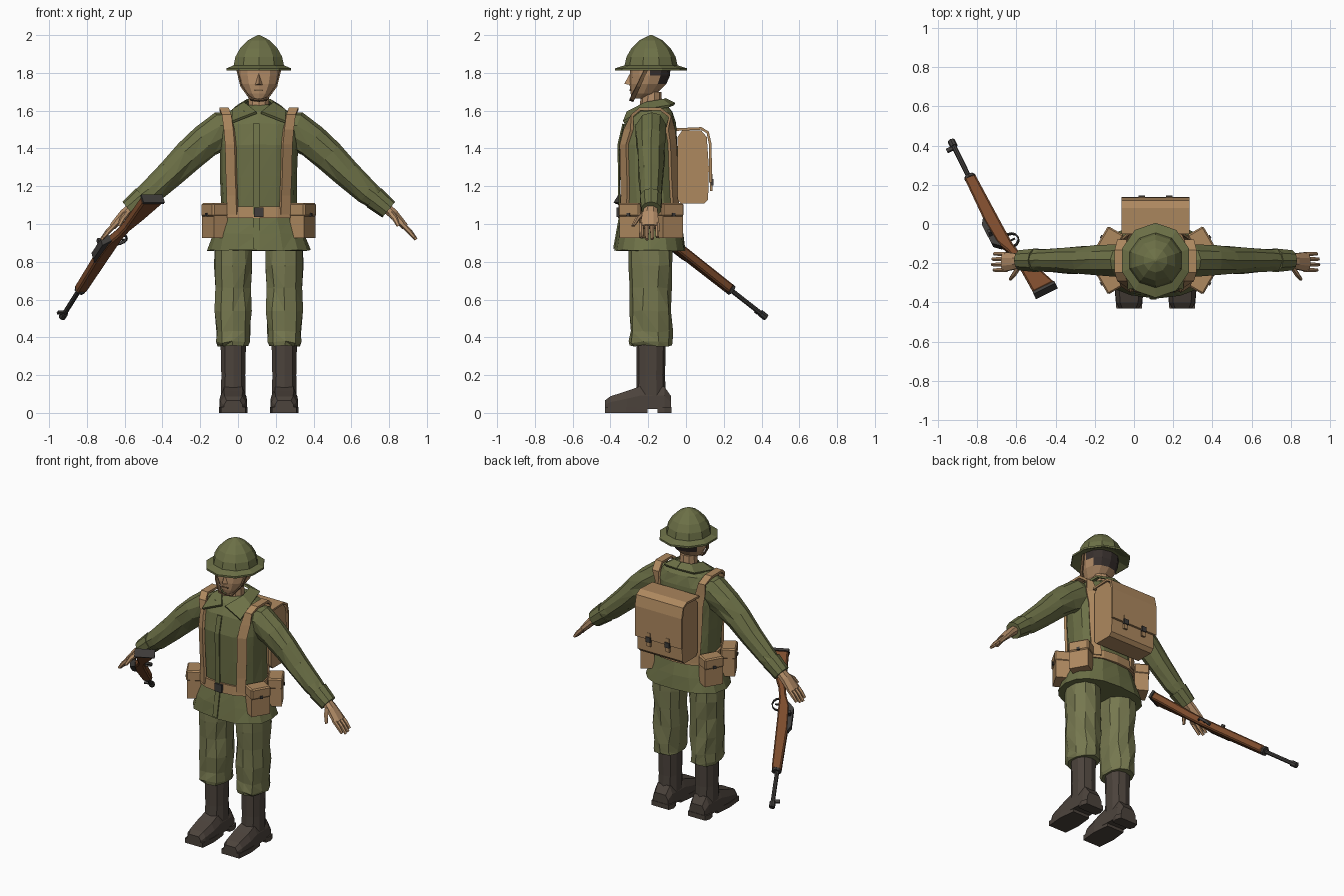
import bpy, bmesh, math, random
from mathutils import Vector, Matrix

if "Cube" in bpy.data.objects:
    bpy.data.objects.remove(bpy.data.objects["Cube"], do_unlink=True)
random.seed(4)
ORIGIN = Vector((0.11, -0.185, 0))   # middle of the figure


def material(name, *rgb):
    m = bpy.data.materials.new(name)
    m.use_nodes = True
    m.diffuse_color = (*rgb, 1)
    m.node_tree.nodes["Principled BSDF"].inputs["Base Color"].default_value = (*rgb, 1)
    return m


OLIVE = material("jacket olive", 0.150, 0.162, 0.062)
KHAKI = material("trouser olive", 0.180, 0.186, 0.078)
TAN = material("canvas tan", 0.420, 0.247, 0.114)
SKIN = material("skin", 0.46, 0.27, 0.14)
BOOT = material("boot brown", 0.072, 0.056, 0.045)
WOOD = material("stock wood", 0.200, 0.070, 0.025)
METAL = material("dark metal", 0.050, 0.046, 0.043)
HAIR = material("dark hair", 0.040, 0.030, 0.027)
STRAP = material("chin strap brown", 0.17, 0.10, 0.05)


def mesh(name, verts, faces, mat, mirror=False, solid=0, bevel=0):
    me = bpy.data.meshes.new(name)
    me.from_pydata([tuple(v) for v in verts], [], faces)
    bm = bmesh.new()
    bm.from_mesh(me)
    bmesh.ops.remove_doubles(bm, verts=bm.verts, dist=0.0005)
    bmesh.ops.recalc_face_normals(bm, faces=bm.faces)
    bm.to_mesh(me)
    bm.free()
    me.materials.append(mat)
    ob = bpy.data.objects.new(name, me)
    ob.location = ORIGIN
    bpy.context.scene.collection.objects.link(ob)
    if solid:
        mod = ob.modifiers.new("thickness", "SOLIDIFY")
        mod.thickness, mod.offset = solid, 0
    if bevel:
        mod = ob.modifiers.new("bevel", "BEVEL")
        mod.width, mod.segments = bevel, 1
    if mirror:
        ob.modifiers.new("mirror", "MIRROR").use_axis[0] = True
    return ob


def skin_rings(name, rings, mat, jitter=0, **kw):
    """Join rings of points into a closed, capped body."""
    n = len(rings[0])
    verts = [Vector(p) + Vector([random.uniform(-jitter, jitter) for _ in "xyz"])
             for r in rings for p in r]
    faces = [list(range(n)), list(range(len(verts) - n, len(verts)))]
    for k in range(len(rings) - 1):
        for i in range(n):
            j = (i + 1) % n
            a, b, c, d = k*n + i, k*n + j, k*n + n + j, k*n + n + i
            faces += [(a, b, c), (a, c, d)] if jitter else [(a, b, c, d)]
    return mesh(name, verts, faces, mat, **kw)


def spow(v, p):
    return math.copysign(abs(v) ** (2 / p), v)


def loft(name, rows, mat, n=12, p=2.0, cx=0, **kw):
    """Horizontal rings given as (z, half width, front y, back y)."""
    rings = []
    for z, rx, yf, yb in rows:
        angles = [math.pi / 2 + math.tau * i / n for i in range(n)]
        rings.append([(cx + rx * spow(math.cos(t), p),
                       (yf + yb) / 2 + (yb - yf) / 2 * spow(math.sin(t), p), z) for t in angles])
    return skin_rings(name, rings, mat, **kw)


def limb(name, path, mat, n=8, **kw):
    """Tube in the xz plane through (x, y, z, half thickness, half y width)."""
    rings = []
    for k, (x, y, z, r, w) in enumerate(path):
        a, b = path[max(k - 1, 0)], path[min(k + 1, len(path) - 1)]
        t = Vector((b[0] - a[0], 0, b[2] - a[2])).normalized()
        up = Vector((-t.z, 0, t.x))
        rings.append([Vector((x, y, z)) + up * r * math.sin(q) + Vector((0, w * math.cos(q), 0))
                      for q in [math.tau * (i + 0.5) / n for i in range(n)]])
    return skin_rings(name, rings, mat, **kw)


def prism(name, pts, half, mat, M=Matrix(), **kw):
    """Extrude a flat outline to both sides and place it with a matrix."""
    rings = [[M @ Vector((a, b, s)) for a, b in pts] for s in (-half, half)]
    return skin_rings(name, rings, mat, **kw)


def box(name, centre, size, mat, M=Matrix(), **kw):
    (x, y, z), (w, d, h) = centre, [s / 2 for s in size]
    rings = [[M @ Vector((x + i * w, y + j * d, z + k * h)) for i, j in
              ((-1, -1), (1, -1), (1, 1), (-1, 1))] for k in (-1, 1)]
    return skin_rings(name, rings, mat, **kw)


def strip(name, left, right, mat, thick, **kw):
    n = len(left)
    return mesh(name, list(left) + list(right),
                [(i, i + 1, n + i + 1, n + i) for i in range(n - 1)], mat, solid=thick, **kw)


# Jacket
TORSO = [(0.86, 0.272, -0.192, 0.185), (0.95, 0.24, -0.18, 0.17), (1.03, 0.208, -0.162, 0.152),
         (1.09, 0.200, -0.158, 0.148), (1.25, 0.202, -0.165, 0.145), (1.42, 0.208, -0.168, 0.138),
         (1.53, 0.205, -0.142, 0.13), (1.595, 0.16, -0.105, 0.115), (1.63, 0.07, -0.05, 0.085)]
loft("jacket", TORSO, OLIVE, n=16, p=2.5, jitter=0.004)


def torso_y(x, z, back=False):
    for a, b in zip(TORSO, TORSO[1:]):
        if a[0] <= z <= b[0]:
            f = (z - a[0]) / (b[0] - a[0])
            rx, yf, yb = [a[i] + (b[i] - a[i]) * f for i in (1, 2, 3)]
            y = (yb - yf) / 2 * max(0, 1 - abs(x / rx) ** 2.5) ** 0.4
            return (yf + yb) / 2 + (y + 0.006 if back else -y - 0.006)


zs = [0.87, 1.03, 1.25, 1.42, 1.53]
strip("jacket_placket", [(-0.03, torso_y(0.03, z) + 0.002, z) for z in zs],
      [(0.004, torso_y(0, z), z) for z in zs], OLIVE, 0.008)
strip("collar", [(0, 0.075, 1.66), (0.06, 0.06, 1.655), (0.075, -0.03, 1.64), (0.012, -0.125, 1.59)],
      [(0, 0.125, 1.635), (0.11, 0.1, 1.625), (0.14, -0.04, 1.60), (0.14, -0.145, 1.54)],
      OLIVE, 0.014, mirror=True)
limb("sleeve", [(0.12, 0, 1.50, 0.09, 0.08), (0.19, 0, 1.495, 0.105, 0.085),
                (0.285, 0, 1.435, 0.092, 0.08), (0.37, 0, 1.36, 0.082, 0.074),
                (0.463, 0, 1.27, 0.075, 0.07), (0.575, 0, 1.168, 0.063, 0.062),
                (0.62, 0, 1.13, 0.056, 0.056)], OLIVE, n=10, jitter=0.005, mirror=True)
limb("cuff", [(0.61, 0, 1.14, 0.064, 0.062), (0.688, 0, 1.076, 0.054, 0.054)], OLIVE, n=10, mirror=True)

# Hands
limb("palm", [(0.67, 0, 1.09, 0.03, 0.036), (0.715, -0.005, 1.05, 0.028, 0.044),
              (0.775, -0.008, 0.985, 0.02, 0.055)], SKIN, mirror=True)
for i, (y, reach) in enumerate([(-0.05, 0.88), (-0.022, 1.0), (0.006, 0.97), (0.033, 0.85)]):
    limb(f"finger_{i + 1}", [(0.76, y, 1.0, 0.014, 0.012),
                             (0.76 + 0.04 * reach, y, 1.0 - 0.042 * reach, 0.014, 0.012),
                             (0.76 + 0.073 * reach, y, 1.0 - 0.082 * reach, 0.009, 0.009)],
         SKIN, n=6, mirror=True)
limb("thumb", [(0.695, -0.03, 1.06, 0.016, 0.016), (0.72, -0.07, 1.03, 0.015, 0.014),
               (0.74, -0.095, 0.99, 0.01, 0.01)], SKIN, n=6, mirror=True)

# Trousers and boots
loft("trouser_leg", [(0.95, 0.098, -0.12, 0.115), (0.78, 0.102, -0.12, 0.115), (0.66, 0.094, -0.115, 0.11),
                     (0.54, 0.102, -0.115, 0.108), (0.43, 0.09, -0.112, 0.112), (0.375, 0.09, -0.12, 0.118),
                     (0.355, 0.084, -0.112, 0.11)],
     KHAKI, n=10, p=2.3, cx=0.135, jitter=0.006, mirror=True)
loft("boot_shaft", [(0.08, 0.068, -0.08, 0.078), (0.2, 0.066, -0.076, 0.074), (0.37, 0.07, -0.078, 0.078)],
     BOOT, n=10, p=2.4, cx=0.135, mirror=True)
foot = []
for y, w, top in [(-0.245, 0.05, 0.065), (-0.215, 0.066, 0.088), (-0.13, 0.072, 0.115),
                  (-0.06, 0.068, 0.14), (0.07, 0.064, 0.14), (0.105, 0.055, 0.09)]:
    foot.append([(0.135 + s * w, y, z) for s, z in
                 ((-1, 0.02), (1, 0.02), (1, top * 0.65), (0.7, top), (-0.7, top), (-1, top * 0.65))])
skin_rings("boot_foot", foot, BOOT, mirror=True)
for name, a, b in (("boot_sole", -0.245, -0.02), ("boot_heel", 0.035, 0.108)):
    outline = [(0.07, a), (0.20, a), (0.21, (a + b) / 2), (0.198, b), (0.072, b), (0.06, (a + b) / 2)]
    prism(name, outline, 0.016, BOOT, Matrix.Translation((0, 0, 0.016)), mirror=True)

# Head
head = loft("head", [(1.665, 0.035, -0.1, -0.03), (1.69, 0.066, -0.108, 0.03), (1.74, 0.098, -0.114, 0.08),
                     (1.785, 0.110, -0.112, 0.1), (1.85, 0.113, -0.11, 0.105), (1.9, 0.08, -0.08, 0.08)], SKIN, n=12, p=2.2)
head.data.materials.append(HAIR)
for f in head.data.polygons:
    if f.center.y > 0.02 and f.center.z > 1.74:
        f.material_index = 1
loft("neck", [(1.59, 0.06, -0.06, 0.06), (1.70, 0.055, -0.055, 0.055)], SKIN, n=10)
mesh("nose", [(0, -0.11, 1.80), (-0.022, -0.106, 1.735), (0.022, -0.106, 1.735), (0, -0.142, 1.742)],
     [(0, 1, 3), (0, 3, 2), (1, 2, 3), (0, 2, 1)], SKIN)
box("mouth", (0, -0.109, 1.708), (0.045, 0.008, 0.006), STRAP)
strip("chin_strap", [(0.118, -0.03, 1.83), (0.094, -0.078, 1.73), (0.045, -0.112, 1.665), (0, -0.115, 1.657)],
      [(0.118, -0.01, 1.83), (0.094, -0.056, 1.73), (0.04, -0.09, 1.655), (0, -0.093, 1.65)],
      STRAP, 0.008, mirror=True)

# Helmet
loft("helmet", [(z, r, -r * k, r * k) for z, r, k in
                [(1.835, 0.125, 1), (1.812, 0.172, 1.06), (1.812, 0.180, 1.06), (1.824, 0.180, 1.06),
                 (1.84, 0.140, 1), (1.885, 0.130, 1), (1.93, 0.104, 1), (1.972, 0.062, 1), (2.0, 0.006, 1)]],
     OLIVE, n=10)

# Belt, pouches and shoulder straps
loft("belt", [(1.032, 0.217, -0.174, 0.164), (1.092, 0.211, -0.17, 0.16)], TAN, n=16, p=2.5)
box("belt_buckle", (0, -0.174, 1.062), (0.052, 0.018, 0.052), METAL)
for place, sign in (("front", -1), ("back", 1)):
    M = Matrix.Translation((0.232, sign * 0.094, 0)) @ Matrix.Rotation(sign * math.pi / 6, 4, "Z")
    box(f"{place}_pouch", (0, 0, 1.005), (0.085, 0.122, 0.16), TAN, M, mirror=True)
    box(f"{place}_pouch_flap", (0.002, 0, 1.075), (0.095, 0.13, 0.07), TAN, M, bevel=0.008, mirror=True)
    box(f"{place}_pouch_stud", (0.05, 0, 1.05), (0.012, 0.018, 0.018), METAL, M, mirror=True)


def strap_edge(off):
    low = [(1.05, 0.14), (1.15, 0.142), (1.25, 0.146), (1.42, 0.15), (1.5, 0.158)]
    edge = [(x + off, torso_y(x + off, z) - 0.004, z) for z, x in low]
    edge += [(x + off, y, z) for x, y, z in
             [(0.17, -0.10, 1.575), (0.185, -0.06, 1.608), (0.185, 0.05, 1.608), (0.17, 0.10, 1.57)]]
    return edge + [(x + off, torso_y(x + off, z, True) + 0.004, z) for z, x in reversed(low)]


strip("shoulder_strap", strap_edge(-0.026), strap_edge(0.024), TAN, 0.016, mirror=True)

# Pack: outlines lie in the (y, z) plane
SIDE = Matrix(((0, 0, 1, 0), (1, 0, 0, 0), (0, 1, 0, 0), (0, 0, 0, 1)))
prism("pack_body", [(0.14, 1.13), (0.16, 1.108), (0.28, 1.108), (0.302, 1.13), (0.306, 1.3), (0.295, 1.46),
                    (0.265, 1.495), (0.165, 1.495), (0.14, 1.46)], 0.165, TAN, SIDE)
flap = [(0.135, 1.5), (0.265, 1.506), (0.3, 1.485), (0.314, 1.42), (0.315, 1.22)]
strip("pack_flap", [(-0.173, y, z) for y, z in flap], [(0.173, y, z) for y, z in flap], TAN, 0.014)
box("pack_strap", (0.07, 0.318, 1.22), (0.026, 0.012, 0.09), TAN, mirror=True)
box("pack_buckle", (0.07, 0.324, 1.222), (0.034, 0.014, 0.034), METAL, mirror=True)

# Rifle: first axis runs back from the muzzle, second runs down
back = Vector((0.361, -0.735, 0.574)).normalized()
down = Vector((0.897, 0.441, 0)).normalized()
R = Matrix((back, down, back.cross(down))).transposed().to_4x4()
R.translation = Vector((-0.93, 0.42, 0.508)) - ORIGIN


def rod(name, a, b, r, h=0.0, n=8):
    rings = [[R @ Vector((x, h + r * math.sin(math.tau * i / n), r * math.cos(math.tau * i / n)))
              for i in range(n)] for x in (a, b)]
    return skin_rings(name, rings, METAL)


prism("rifle_stock", [(0.25, -0.024), (0.55, -0.028), (0.7, -0.018), (0.78, 0.012), (0.85, 0.025), (1.08, 0.035),
                      (1.08, 0.155), (0.93, 0.105), (0.83, 0.065), (0.75, 0.05), (0.62, 0.045), (0.26, 0.034)],
      0.024, WOOD, R, bevel=0.008)
prism("rifle_butt_plate", [(1.078, 0.034), (1.094, 0.032), (1.094, 0.157), (1.078, 0.156)], 0.026, METAL, R)
prism("rifle_receiver", [(0.53, -0.03), (0.56, -0.048), (0.69, -0.046), (0.73, -0.01), (0.68, 0.01), (0.53, 0.0)],
      0.02, METAL, R)
box("rifle_bolt_handle", (0.64, -0.03, 0.03), (0.02, 0.016, 0.05), METAL, R)
rod("rifle_barrel", 0.0, 0.56, 0.013)
rod("rifle_muzzle", -0.004, 0.035, 0.019)
rod("rifle_band", 0.245, 0.262, 0.03, 0.004)
box("rifle_front_sight", (0.04, -0.026, 0), (0.022, 0.035, 0.012), METAL, R)
arc = [math.pi * i / 6 for i in range(7)]
guard = [(0.715 + 0.042 * math.cos(t), 0.045 + 0.045 * math.sin(t)) for t in arc]
strip("rifle_trigger_guard", [R @ Vector((a, h, -0.008)) for a, h in guard],
      [R @ Vector((a, h, 0.008)) for a, h in guard], METAL, 0.007)
box("rifle_trigger", (0.715, 0.058, 0), (0.008, 0.03, 0.008), METAL, R)
